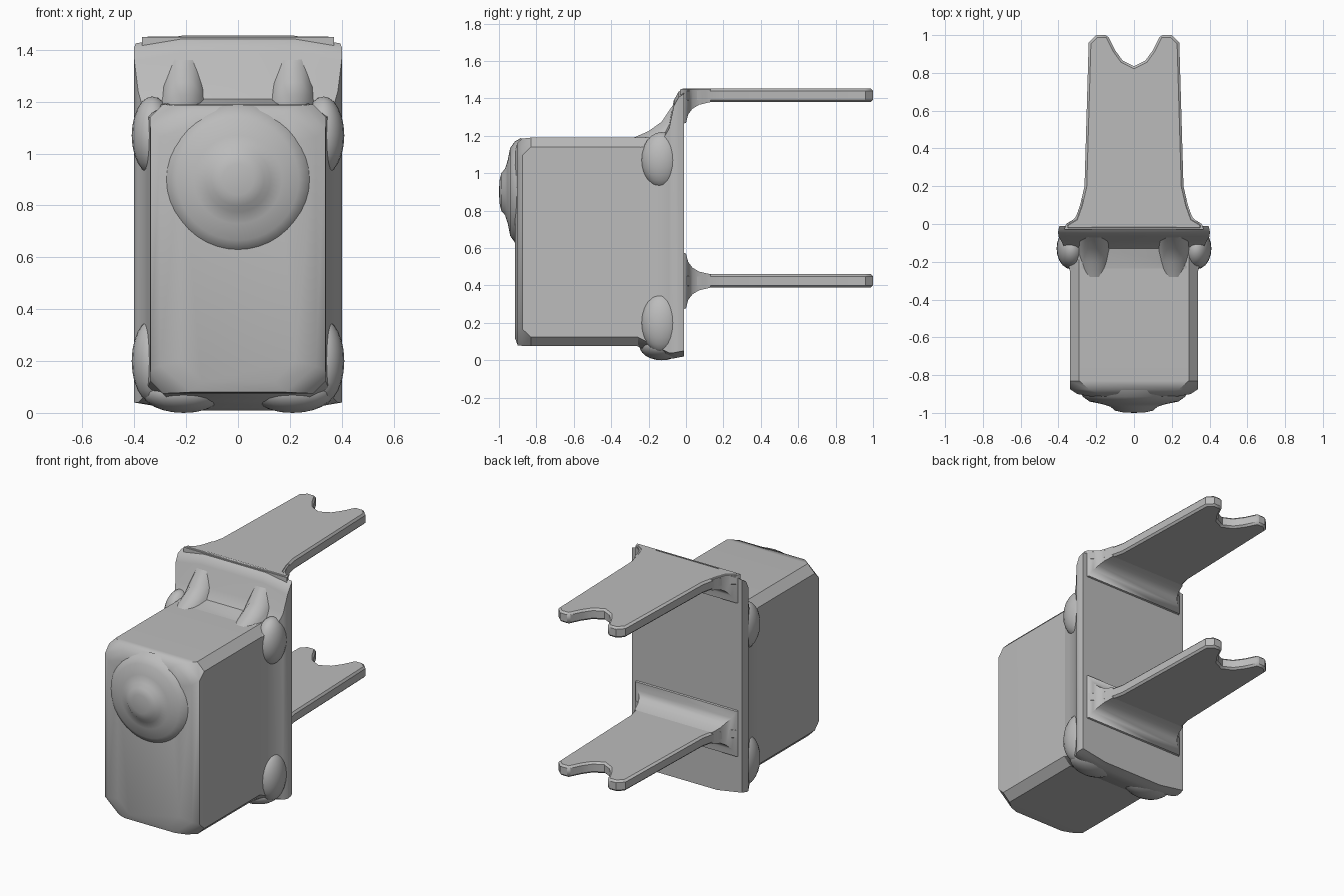
import bpy, bmesh, math
from mathutils import Matrix, Vector

cube = bpy.data.objects.get("Cube")
if cube:
    bpy.data.objects.remove(cube, do_unlink=True)

grey = bpy.data.materials.new("plain grey")
grey.use_nodes = True
COLOUR = (0.5, 0.5, 0.5, 1)
grey.diffuse_color = COLOUR
grey.node_tree.nodes["Principled BSDF"].inputs["Base Color"].default_value = COLOUR


def finish(bm, name, angle=35):
    bmesh.ops.recalc_face_normals(bm, faces=bm.faces)
    mesh = bpy.data.meshes.new(name)
    bm.to_mesh(mesh)
    bm.free()
    mesh.materials.append(grey)
    obj = bpy.data.objects.new(name, mesh)
    bpy.context.collection.objects.link(obj)
    bpy.ops.object.select_all(action='DESELECT')
    obj.select_set(True)
    bpy.context.view_layer.objects.active = obj
    bpy.ops.object.shade_smooth_by_angle(angle=math.radians(angle))
    return obj


def loft(name, rings, angle=35):
    """Skin a row of closed rings and cap both ends."""
    bm = bmesh.new()
    rows = [[bm.verts.new(p) for p in ring] for ring in rings]
    n = len(rows[0])
    for a, b in zip(rows, rows[1:]):
        for i in range(n):
            j = (i + 1) % n
            bm.faces.new((a[i], a[j], b[j], b[i]))
    bm.faces.new(rows[0])
    bm.faces.new(rows[-1])
    return finish(bm, name, angle)


def octagon(y, w, lo, hi, cx, cz):
    """Rectangle across y with its corners cut by cx and cz."""
    right = [(w - cx, lo), (w, lo + cz), (w, hi - cz), (w - cx, hi)]
    left = [(-x, z) for x, z in reversed(right)]
    return [(x, y, z) for x, z in right + left]


def lump(name, centre, radii):
    bm = bmesh.new()
    m = Matrix.Translation(centre) @ Matrix.Diagonal((*radii, 1))
    bmesh.ops.create_uvsphere(bm, u_segments=20, v_segments=12, radius=1, matrix=m)
    finish(bm, name, 60)


# Housing with cut front corners
loft("housing", [octagon(*r) for r in (
    (-0.915, 0.22, 0.12, 1.12, 0.08, 0.08),
    (-0.90, 0.30, 0.08, 1.165, 0.12, 0.10),
    (-0.875, 0.338, 0.077, 1.185, 0.10, 0.09),
    (-0.83, 0.34, 0.075, 1.19, 0.05, 0.05),
    (-0.05, 0.34, 0.075, 1.19, 0.05, 0.05))])

# Mounting plate flaring out of the housing
loft("mounting_plate", [octagon(*r) for r in (
    (-0.27, 0.335, 0.08, 1.185, 0.05, 0.05),
    (-0.20, 0.35, 0.045, 1.195, 0.08, 0.05),
    (-0.13, 0.365, 0.02, 1.21, 0.12, 0.04),
    (-0.09, 0.385, 0.01, 1.27, 0.16, 0.03),
    (-0.065, 0.40, 0.01, 1.39, 0.18, 0.03),
    (-0.04, 0.402, 0.015, 1.435, 0.18, 0.03),
    (-0.01, 0.395, 0.02, 1.455, 0.18, 0.03))])

# Stepped round boss on the front
bm = bmesh.new()
SEG = 40
profile = [(0.29, -0.88), (0.27, -0.915), (0.235, -0.94), (0.17, -0.953),
           (0.125, -0.967), (0.10, -0.988), (0.06, -0.997)]
rows = [[bm.verts.new((r * math.cos(t), y, 0.9 + r * math.sin(t)))
         for t in (2 * math.pi * i / SEG for i in range(SEG))] for r, y in profile]
for a, b in zip(rows, rows[1:]):
    for i in range(SEG):
        j = (i + 1) % SEG
        bm.faces.new((a[i], a[j], b[j], b[i]))
tip = bm.verts.new((0, -1, 0.9))
for i in range(SEG):
    bm.faces.new((rows[-1][i], rows[-1][(i + 1) % SEG], tip))
bm.faces.new(rows[0])
finish(bm, "front_boss", 60)

# Soft welds and upper gussets on both sides
for side, s in (("left", 1), ("right", -1)):
    lump(side + "_upper_weld", (s * 0.33, -0.13, 1.07), (0.08, 0.11, 0.15))
    lump(side + "_lower_weld", (s * 0.33, -0.13, 0.2), (0.08, 0.11, 0.16))
    lump(side + "_foot_weld", (s * 0.21, -0.13, 0.08), (0.16, 0.12, 0.08))
    rings = []
    for y, top, w in ((-0.28, 1.19, 0.06), (-0.2, 1.225, 0.075),
                      (-0.13, 1.275, 0.085), (-0.08, 1.35, 0.09), (-0.04, 1.40, 0.09)):
        rings.append([(s * 0.21 + w * x, y, 1.15 + (top - 1.15) * h)
                      for x, h in ((-1.2, 0), (-0.85, 0.6), (-0.4, 1), (0.4, 1), (0.85, 0.6), (1.2, 0))])
    loft(side + "_gusset", rings, 60)

# Forked tongues with root fillets
half = [(0.36, -0.03), (0.36, 0.0), (0.31, 0.03), (0.285, 0.1), (0.262, 0.2), (0.24, 0.96),
        (0.20, 1.0), (0.14, 1.0), (0.10, 0.92), (0.06, 0.865), (0.0, 0.835)]
outline = half + [(-x, y) for x, y in reversed(half[:-1])]
root = [(-0.03, 0.37, 0.12), (0.0, 0.36, 0.11), (0.012, 0.335, 0.065),
        (0.035, 0.31, 0.035), (0.07, 0.295, 0.014), (0.13, 0.277, 0.0)]

for name, z0, z1, fillet_top in (("upper", 1.38, 1.452, False), ("lower", 0.388, 0.46, True)):
    bm = bmesh.new()
    levels = [[bm.verts.new((x, y, z)) for x, y in outline] for z in (z0, z1)]
    bm.faces.new(levels[0])
    bm.faces.new(levels[1])
    n = len(outline)
    for i in range(n):
        j = (i + 1) % n
        bm.faces.new((levels[0][i], levels[0][j], levels[1][j], levels[1][i]))
    tongue = finish(bm, name + "_tongue")
    bevel = tongue.modifiers.new("edge chamfer", 'BEVEL')
    bevel.width = 0.012
    bevel.segments = 1
    bevel.limit_method = 'ANGLE'
    bevel.angle_limit = math.radians(60)

    rings = []
    for y, w, h in root:
        lo, hi = z0 - h, z1 + (h if fillet_top else -0.003)
        rings.append([(-w, y, lo), (w, y, lo), (w, y, hi), (-w, y, hi)])
    loft(name + "_fillet", rings, 50)
